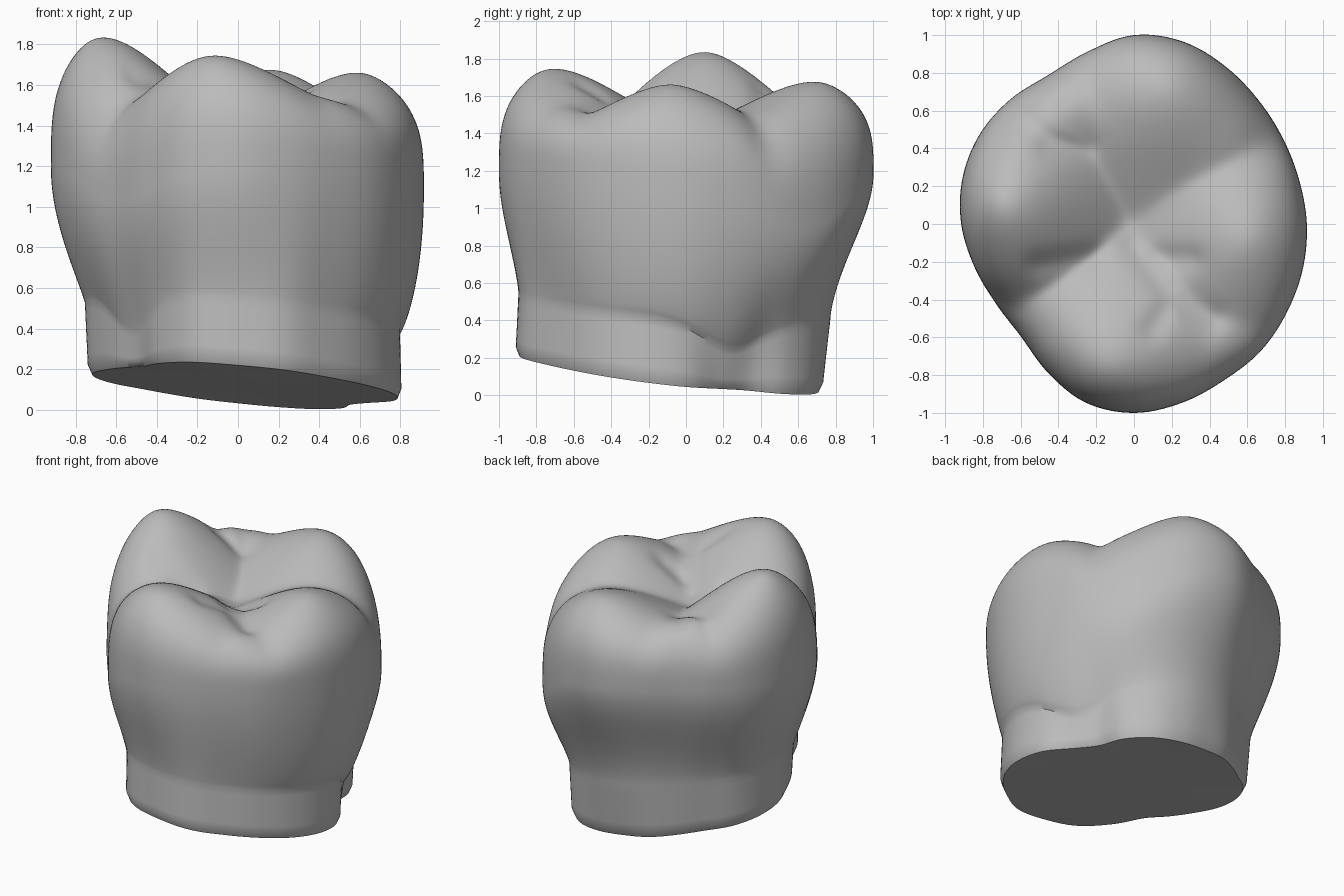
import bpy
import bmesh
from math import cos, sin, pi, tau, hypot, exp, log, radians

if "Cube" in bpy.data.objects:
    bpy.data.objects.remove(bpy.data.objects["Cube"])

SIDES = 160

# Outline radii every 15 degrees, counter-clockwise from +x
BELLY_RADII = [.915, .905, .91, .93, .965, 1, 1, .945, .91, .93, .945, .94,
               .915, .875, .845, .845, .91, .98, 1, .98, .955, .95, .935, .925]
BASE_RADII = [.785, .69, .66, .74, .77, .75, .72, .71, .69, .69, .73, .745,
              .735, .70, .68, .68, .79, .89, .91, .92, .88, .86, .85, .83]

# Cusps: x, y, height, steepness
CUSPS = [(-.73, .10, 1.87, .96), (-.14, -.78, 1.77, .64), (.62, -.08, 1.66, .62),
         (.18, .74, 1.685, .53), (.42, -.68, 1.53, .56), (-.42, .60, 1.61, .70)]

# Fine creases in the chewing surface: start, end
CREASES = [((0, -.12), (.2, -.4)), ((.2, -.4), (.1, -.55)), ((.2, -.4), (.42, -.5)),
           ((.05, -.18), (.3, -.18)), ((-.22, -.17), (-.5, -.22)),
           ((-.25, .42), (-.45, .42)), ((-.25, .42), (-.38, .62))]

# Grooves running down the walls: angle, depth
GROOVES = [(32, .03), (212, .02)]

# Places where the crown reaches down between the roots: angle, drop
FORKS = [(20, .15), (222, .18)]

# Corners whose widest point sits lower: angle, drop
LOW_CORNERS = [(45, .3), (5, .12), (225, .18)]


def radius(table, a):
    """Smooth closed outline through the table."""
    n = len(table)
    f = (a % tau) / tau * n
    i = int(f)
    u = f - i
    p, q, r, s = (table[(i + k) % n] for k in (-1, 0, 1, 2))
    return q + .5 * u * (r - p + u * (2*p - 5*q + 4*r - s + u * (3*(q - r) + s - p)))


def bump(spots, a, width):
    """Sum of soft bumps placed around the outline."""
    total = 0
    for angle, amount in spots:
        d = (a - radians(angle) + pi) % tau - pi
        total += amount * exp(-(d / radians(width)) ** 2)
    return total


def belly_height(a):
    """Height of the widest point of the wall."""
    return 1.2 - bump(LOW_CORNERS, a, 24)


def groove(a, z):
    """Narrowing of the wall at a groove, strongest near the chewing surface."""
    return 1 - bump(GROOVES, a, 8) * exp(-((z - 1.45) / .22) ** 2)


def crease_depth(x, y):
    """Depth of the nearest fine crease."""
    nearest = 1
    for (ax, ay), (bx, by) in CREASES:
        dx, dy = bx - ax, by - ay
        t = ((x - ax) * dx + (y - ay) * dy) / (dx * dx + dy * dy)
        t = min(1, max(0, t))
        nearest = min(nearest, hypot(x - ax - t * dx, y - ay - t * dy))
    return .025 * exp(-(nearest / .07) ** 2)


def chewing_height(a, r, s):
    """Rounded cusps that meet in creases, blended down to the belly ring."""
    x, y, belly = r * cos(a), r * sin(a), belly_height(a)
    total = 0
    for cx, cy, peak, steep in CUSPS:
        d = hypot(x - cx, y - cy)
        total += exp(50 * (peak - steep * d * d / (d + .25) - 1.5))
    top = 1.5 + log(total) / 50 + .12 * s * s - crease_depth(x, y)
    return belly + (top - belly) * max(0, 1 - s ** 3.3) ** (1 / 3.3)


def base_height(x, y):
    return .12 - .09 * x - .115 * y


def wall_point(a, row, neck_rows, crown_rows):
    """Points from the base edge over the neck line to the belly ring."""
    base, belly = radius(BASE_RADII, a), radius(BELLY_RADII, a)
    neck = base * .98 + .3 * max(0, belly - base - .08)
    ca, sa = cos(a), sin(a)
    low = base_height(base * ca, base * sa)
    line = .47 - .09 * neck * ca - .09 * neck * sa - bump(FORKS, a, 18)
    line = max(line, low + .08)
    if row <= neck_rows:
        t = row / neck_rows
        r, z = base + (neck - base) * t, low + (line - low) * t
        if row == 0:
            r, z = r - .02, z - .005
    else:
        t = (row - neck_rows) / crown_rows
        swell = .87 - .16 * ca + .58 * sa * sa + .15 * sa
        r = neck + (belly - neck) * sin(t ** swell * pi / 2)
        z = line + (belly_height(a) - line) * t
    r *= groove(a, z)
    return r * ca, r * sa, z


def build_tooth():
    bm = bmesh.new()
    angles = [tau * i / SIDES for i in range(SIDES)]
    neck_rows, crown_rows, top_rows = 8, 24, 64
    rings = []

    # Underside ring, neck and crown wall
    under = []
    for a in angles:
        r = radius(BASE_RADII, a) - .06
        x, y = r * cos(a), r * sin(a)
        under.append(bm.verts.new((x, y, base_height(x, y) - .005)))
    rings.append(under)
    for row in range(neck_rows + crown_rows + 1):
        rings.append([bm.verts.new(wall_point(a, row, neck_rows, crown_rows)) for a in angles])

    # Chewing surface
    for row in range(1, top_rows):
        s = cos(row / top_rows * pi / 2)
        ring = []
        for a in angles:
            r = radius(BELLY_RADII, a) * s
            z = chewing_height(a, r, s)
            r *= 1 + (groove(a, z) - 1) * min(1, s * 2)
            ring.append(bm.verts.new((r * cos(a), r * sin(a), z)))
        rings.append(ring)

    for lower, upper in zip(rings, rings[1:]):
        for i in range(SIDES):
            j = (i + 1) % SIDES
            bm.faces.new((lower[i], lower[j], upper[j], upper[i]))

    # Close the middle of the top and the underside
    centre = bm.verts.new((0, 0, chewing_height(0, 0, 0)))
    heel = bm.verts.new((0, 0, base_height(0, 0) - .005))
    for i in range(SIDES):
        j = (i + 1) % SIDES
        bm.faces.new((rings[-1][i], rings[-1][j], centre))
        bm.faces.new((under[j], under[i], heel))

    mesh = bpy.data.meshes.new("molar_crown")
    bm.to_mesh(mesh)
    bm.free()
    tooth = bpy.data.objects.new("molar_crown", mesh)
    bpy.context.collection.objects.link(tooth)
    return tooth


# Single plain grey material
grey = bpy.data.materials.new("plain_grey")
grey.use_nodes = True
colour = (.5, .5, .5, 1)
grey.diffuse_color = colour
grey.node_tree.nodes["Principled BSDF"].inputs["Base Color"].default_value = colour

tooth = build_tooth()
tooth.data.materials.append(grey)
bpy.context.view_layer.objects.active = tooth
tooth.select_set(True)
bpy.ops.object.shade_smooth_by_angle(angle=radians(40))
